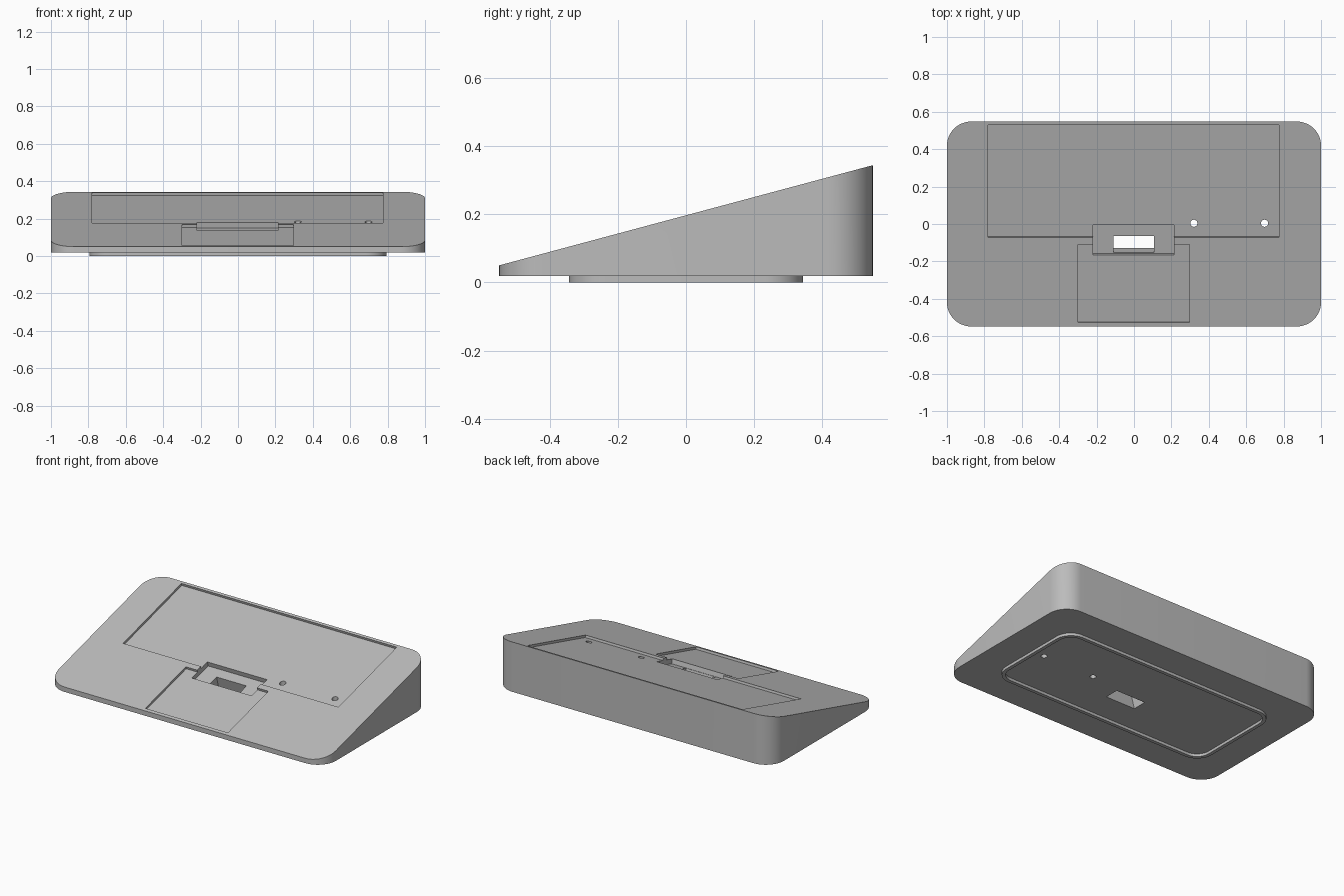
import bpy, bmesh
from math import sin, cos, tan, pi, radians
from mathutils import Matrix, Vector

if "Cube" in bpy.data.objects:
    bpy.data.objects.remove(bpy.data.objects["Cube"])

TILT = radians(15)
MID_Z = 0.1965          # height of the sloped top at y = 0
BASE_Z = 0.018          # underside of the body
RECESS = 0.015

grey = bpy.data.materials.new("matte_grey")
grey.use_nodes = True
colour = (0.5, 0.5, 0.5, 1)
grey.diffuse_color = colour
grey.node_tree.nodes["Principled BSDF"].inputs["Base Color"].default_value = colour


def make_object(name, bm):
    bmesh.ops.recalc_face_normals(bm, faces=bm.faces)
    mesh = bpy.data.meshes.new(name)
    bm.to_mesh(mesh)
    bm.free()
    mesh.materials.append(grey)
    obj = bpy.data.objects.new(name, mesh)
    bpy.context.collection.objects.link(obj)
    return obj


def rounded_prism(name, hx, hy, r, z0, z1, steps=12, slope=False):
    """Rounded rectangle extruded from z0 to z1, optionally cut by the slope."""
    bm = bmesh.new()
    verts = []
    for q, (sx, sy) in enumerate([(1, 1), (-1, 1), (-1, -1), (1, -1)]):
        for i in range(steps + 1):
            a = (q + i / steps) * pi / 2
            verts.append(bm.verts.new((sx * (hx - r) + r * cos(a),
                                       sy * (hy - r) + r * sin(a), z0)))
    face = bm.faces.new(verts)
    ext = bmesh.ops.extrude_face_region(bm, geom=[face])
    for v in ext["geom"]:
        if isinstance(v, bmesh.types.BMVert):
            v.co.z = MID_Z + v.co.y * tan(TILT) if slope else z1
    return make_object(name, bm)


def tilted_box(name, x0, x1, y0, y1, depth):
    """Cutter box square to the sloped top; y limits are measured on the top."""
    bm = bmesh.new()
    y0, y1 = y0 / cos(TILT), y1 / cos(TILT)
    top = 0.1
    place = (Matrix.Translation((0, 0, MID_Z)) @ Matrix.Rotation(TILT, 4, "X")
             @ Matrix.Translation(((x0 + x1) / 2, (y0 + y1) / 2, (top - depth) / 2))
             @ Matrix.Diagonal((x1 - x0, y1 - y0, top + depth, 1)))
    bmesh.ops.create_cube(bm, size=1, matrix=place)
    return make_object(name, bm)


def round_hole(name, x, y, r):
    bm = bmesh.new()
    bmesh.ops.create_cone(bm, cap_ends=True, segments=32, radius1=r, radius2=r,
                          depth=1, matrix=Matrix.Translation((x, y, 0.2)))
    return make_object(name, bm)


def carve(obj, cutters):
    """Subtract the cutters, keep the result as plain mesh, drop the cutters."""
    for c in cutters:
        c.hide_render = True
        mod = obj.modifiers.new(c.name, "BOOLEAN")
        mod.operation = "DIFFERENCE"
        mod.solver = "EXACT"
        mod.object = c
    bpy.context.view_layer.update()
    graph = bpy.context.evaluated_depsgraph_get()
    result = bpy.data.meshes.new_from_object(obj.evaluated_get(graph))
    obj.modifiers.clear()
    obj.data = result
    for c in cutters:
        bpy.data.objects.remove(c)


def smooth(obj):
    bpy.ops.object.select_all(action="DESELECT")
    obj.select_set(True)
    bpy.context.view_layer.objects.active = obj
    bpy.ops.object.shade_smooth_by_angle(angle=radians(30))


# Wedge body with its recesses, connector slot and screw holes
body = rounded_prism("wedge_body", 1, 0.548, 0.13, BASE_Z, None, slope=True)
carve(body, [
    tilted_box("rear_panel_cutter", -0.78, 0.776, -0.072, 0.53, RECESS),
    tilted_box("front_panel_cutter", -0.3, 0.296, -0.527, -0.11, RECESS),
    tilted_box("connector_pocket_cutter", -0.218, 0.214, -0.169, -0.008, 0.045),
    tilted_box("connector_slot_cutter", -0.11, 0.106, -0.164, -0.075, 0.4),
    round_hole("left_hole_cutter", 0.32, 0.004, 0.019),
    round_hole("far_left_hole_cutter", 0.698, 0.004, 0.019),
])
smooth(body)

# Thin raised rim under the body
rim = rounded_prism("base_rim", 0.793, 0.343, 0.11, 0, BASE_Z + 0.002)
carve(rim, [rounded_prism("rim_cutter", 0.77, 0.32, 0.087, -0.1, 0.1)])
smooth(rim)
